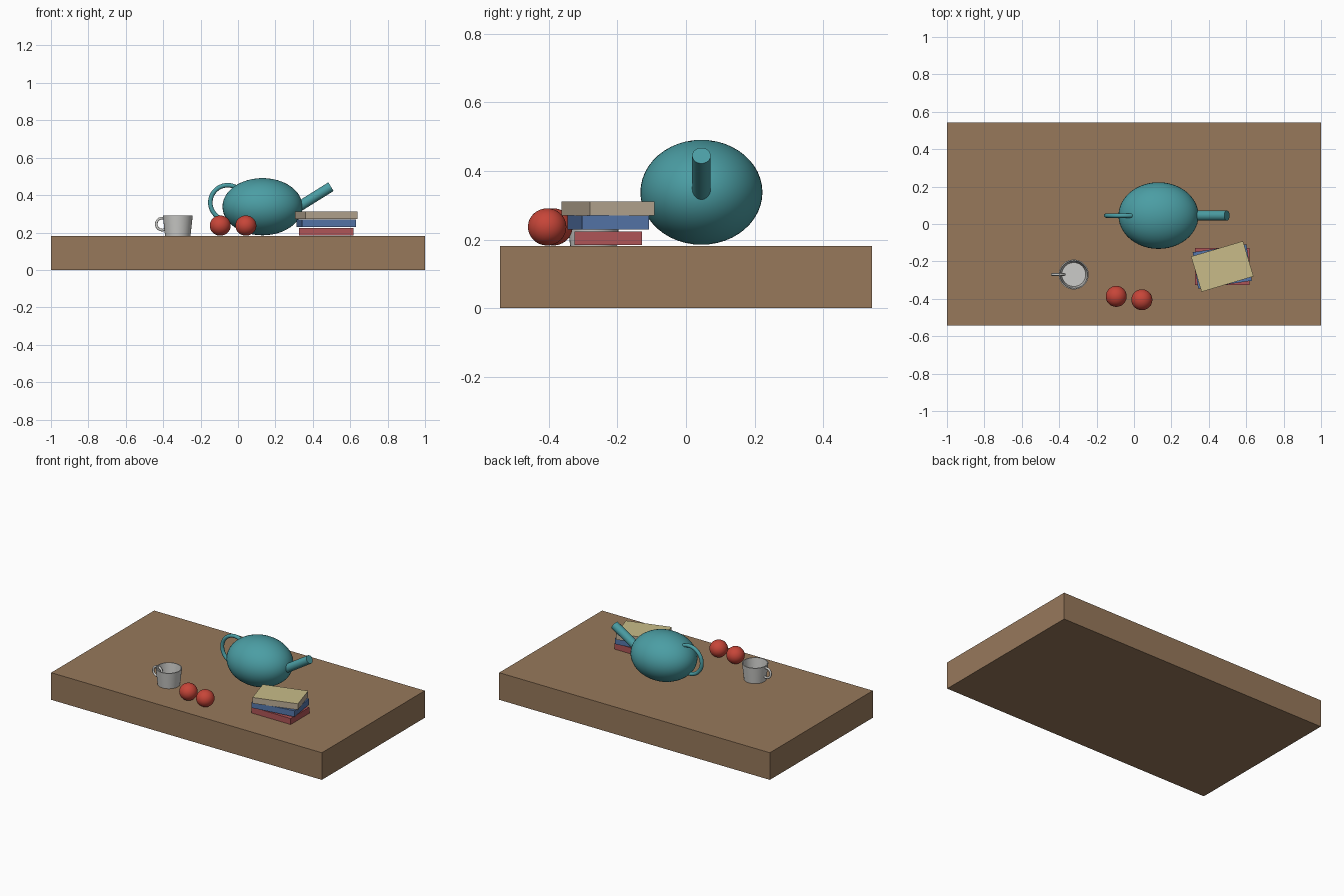
import bpy, bmesh
from math import radians, pi
from mathutils import Vector

if "Cube" in bpy.data.objects:
    bpy.data.objects.remove(bpy.data.objects["Cube"])


def material(name, rgb):
    m = bpy.data.materials.new(name)
    m.use_nodes = True
    colour = (*rgb, 1)
    m.diffuse_color = colour
    m.node_tree.nodes["Principled BSDF"].inputs["Base Color"].default_value = colour
    return m


wood = material("wood brown", (0.31, 0.19, 0.105))
teal = material("teal glaze", (0.07, 0.34, 0.37))
apple_red = material("apple red", (0.57, 0.06, 0.04))
white = material("cup white", (0.6, 0.6, 0.58))
book_red = material("book red", (0.43, 0.09, 0.095))
book_blue = material("book blue", (0.09, 0.18, 0.4))
page = material("page beige", (0.5, 0.41, 0.3))
cover = material("cover straw", (0.58, 0.5, 0.25))


def finish(name, mat, smooth=True):
    ob = bpy.context.object
    ob.name = ob.data.name = name
    ob.data.materials.append(mat)
    if smooth:
        bpy.ops.object.shade_smooth_by_angle(angle=radians(40))
    return ob


def box(name, mat, centre, size, turn=0):
    bpy.ops.mesh.primitive_cube_add(size=1, location=centre, rotation=(0, 0, radians(turn)))
    bpy.context.object.scale = size
    return finish(name, mat, False)


def ball(name, mat, centre, radii):
    bpy.ops.mesh.primitive_uv_sphere_add(segments=48, ring_count=24, location=centre)
    bpy.context.object.scale = radii
    return finish(name, mat)


def ring(name, mat, centre, major, minor):
    bpy.ops.mesh.primitive_torus_add(major_segments=48, minor_segments=16, location=centre,
                                     rotation=(pi / 2, 0, 0), major_radius=major, minor_radius=minor)
    return finish(name, mat)


# Table slab
TOP = 0.181
box("table_top", wood, (0, 0, TOP / 2), (2, 1.086, TOP))

# Teapot: body, loop handle and straight spout
ball("teapot_body", teal, (0.131, 0.045, 0.338), (0.214, 0.178, 0.153))
ring("teapot_handle", teal, (-0.055, 0.045, 0.36), 0.093, 0.012)
start, tip = Vector((0.25, 0.045, 0.291)), Vector((0.497, 0.045, 0.445))
axis = tip - start
bpy.ops.mesh.primitive_cylinder_add(vertices=32, radius=0.027, depth=axis.length,
                                    location=(start + tip) / 2,
                                    rotation=axis.to_track_quat('Z', 'Y').to_euler())
finish("teapot_spout", teal)

# Cup: tapered open shell with thickness, plus handle
bpy.ops.mesh.primitive_cone_add(vertices=32, radius1=0.068, radius2=0.08, depth=0.108,
                                location=(-0.322, -0.27, TOP + 0.055))
cup = finish("cup", white)
bm = bmesh.new()
bm.from_mesh(cup.data)
lid = max(bm.faces, key=lambda f: f.calc_center_median().z)
bmesh.ops.delete(bm, geom=[lid], context='FACES_ONLY')
bm.to_mesh(cup.data)
bm.free()
wall = cup.modifiers.new("wall", 'SOLIDIFY')
wall.thickness = 0.006
wall.offset = -1
ring("cup_handle", white, (-0.405, -0.27, 0.245), 0.032, 0.007)

# Apples
for name, x, y in (("apple_left", 0.042, -0.405), ("apple_right", -0.095, -0.387)):
    ball(name, apple_red, (x, y, 0.237), (0.056, 0.056, 0.054))

# Stack of books, each turned a little further
for name, mat, z, turn in (("book_bottom", book_red, 0.204, 0),
                           ("book_middle", book_blue, 0.25, 8.5),
                           ("book_top", page, 0.291, 16.6)):
    book = box(name, mat, (0.472, -0.227, z), (0.29, 0.197, 0.04), turn)

# Straw coloured cover on the uppermost book
book.data.materials.append(cover)
for face in book.data.polygons:
    if face.normal.z > 0.5:
        face.material_index = 1
